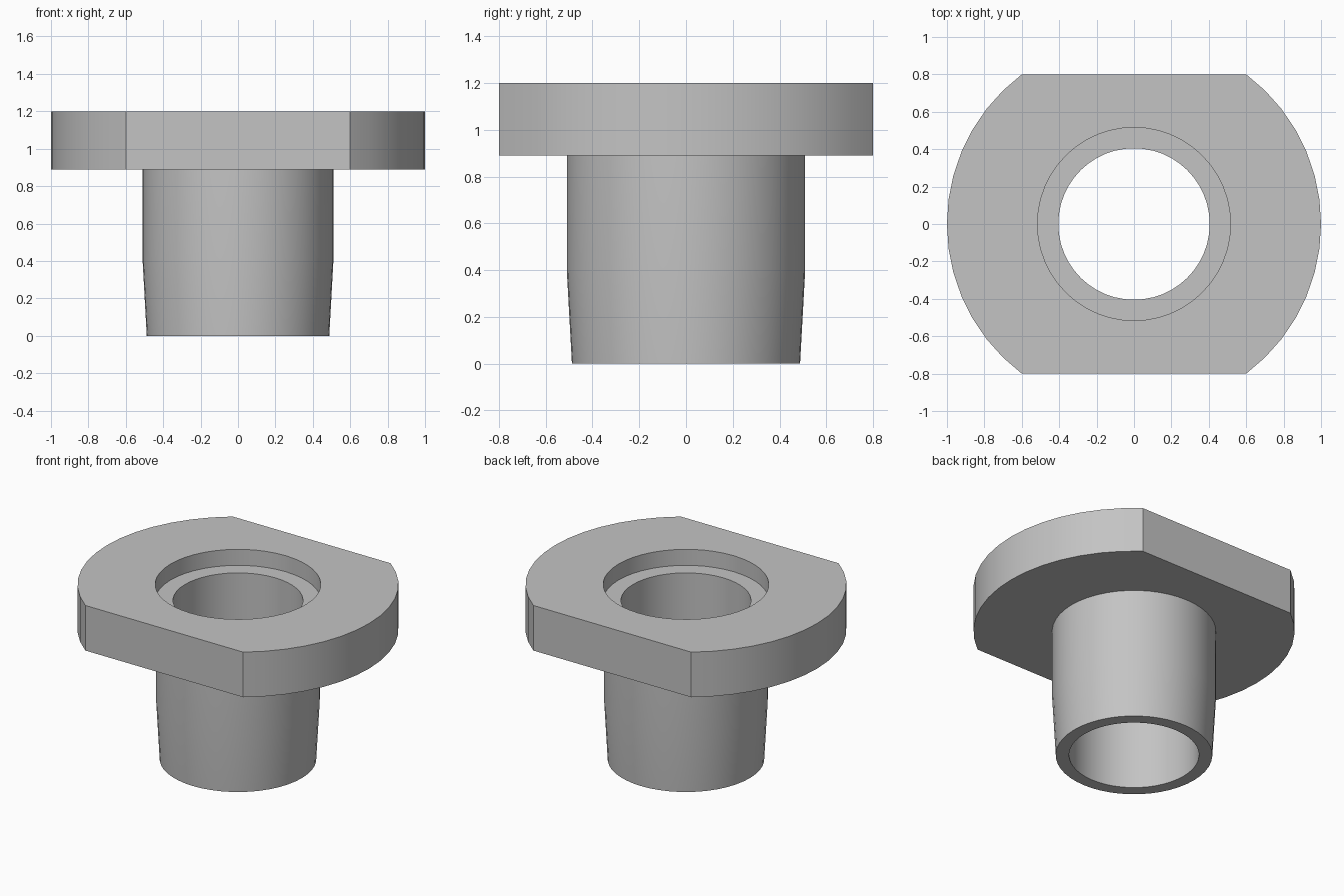
import bpy, bmesh, math

cube = bpy.data.objects.get("Cube")
if cube:
    bpy.data.objects.remove(cube, do_unlink=True)

FLAT = 0.8                      # distance of the flange flats from the axis
CORNER = math.asin(FLAT)        # angle at which the rim meets a flat


def span(start, end, count):
    return [start + (end - start) * i / count for i in range(count)]


# Columns around the axis, with one exactly on each flange corner
angles = (span(-CORNER, CORNER, 14) + span(CORNER, math.pi - CORNER, 10)
          + span(math.pi - CORNER, math.pi + CORNER, 14)
          + span(math.pi + CORNER, 2 * math.pi - CORNER, 10))


def rim_radius(a):
    return min(1.0, FLAT / max(abs(math.sin(a)), 0.01))


def ring(bm, radius, z):
    verts = []
    for a in angles:
        r = rim_radius(a) if radius is None else radius
        verts.append(bm.verts.new((r * math.cos(a), r * math.sin(a), z)))
    return verts


# Closed section: (radius, height); None follows the flange outline
section = [
    (0.405, 0.0), (0.488, 0.0),      # bottom lip
    (0.51, 0.4), (0.51, 0.89),       # tapered then straight sleeve
    (None, 0.89), (None, 1.2),       # flange
    (0.516, 1.2), (0.516, 1.09),     # counterbore
    (0.405, 1.09),                   # ledge, then the bore
]

bm = bmesh.new()
rings = [ring(bm, r, z) for r, z in section]
n = len(angles)
for k, low in enumerate(rings):
    high = rings[(k + 1) % len(rings)]
    for i in range(n):
        j = (i + 1) % n
        bm.faces.new((low[i], low[j], high[j], high[i]))
bmesh.ops.recalc_face_normals(bm, faces=bm.faces)
mesh = bpy.data.meshes.new("flanged_bushing")
bm.to_mesh(mesh)
bm.free()

bushing = bpy.data.objects.new("flanged_bushing", mesh)
bpy.context.collection.objects.link(bushing)

# Plain grey
grey = bpy.data.materials.new("light grey")
grey.use_nodes = True
color = (0.55, 0.55, 0.55, 1.0)
grey.diffuse_color = color
grey.node_tree.nodes["Principled BSDF"].inputs["Base Color"].default_value = color
mesh.materials.append(grey)

# Smooth round walls, crisp edges
bpy.ops.object.select_all(action='DESELECT')
bushing.select_set(True)
bpy.context.view_layer.objects.active = bushing
bpy.ops.object.shade_smooth_by_angle(angle=math.radians(20))
